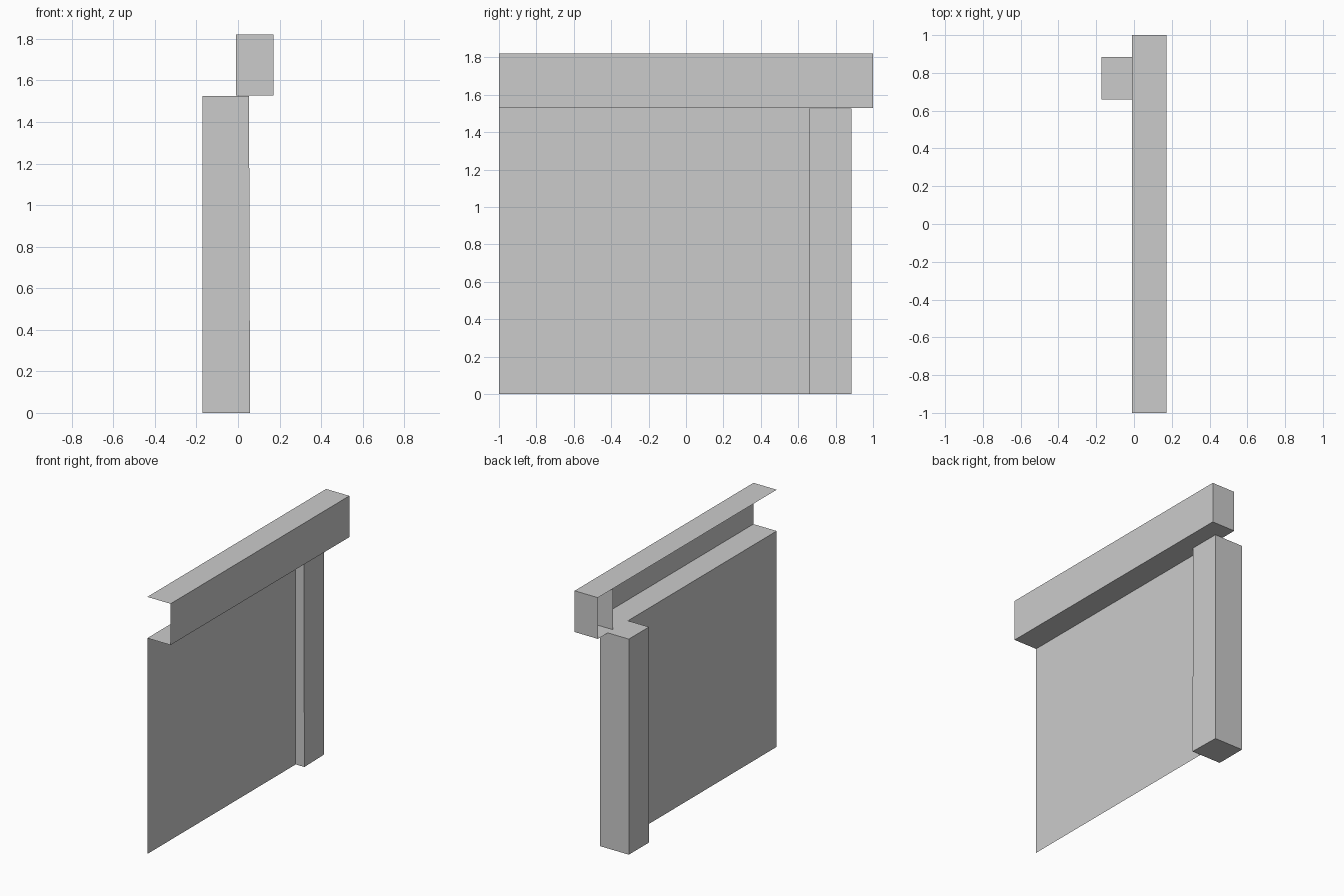
import bpy
import bmesh
from mathutils import Vector

if "Cube" in bpy.data.objects:
    bpy.data.objects.remove(bpy.data.objects["Cube"], do_unlink=True)

# Single plain grey finish
grey = bpy.data.materials.new("plain_grey")
grey.use_nodes = True
grey.diffuse_color = (0.6, 0.6, 0.6, 1)
grey.node_tree.nodes["Principled BSDF"].inputs["Base Color"].default_value = (0.6, 0.6, 0.6, 1)


def box(name, low, high, open_sides=()):
    """Box between two corners, leaving out the sides that face open_sides."""
    low, high = Vector(low), Vector(high)
    bm = bmesh.new()
    bmesh.ops.create_cube(bm, size=1)
    for v in bm.verts:
        v.co = Vector(high[i] if v.co[i] > 0 else low[i] for i in range(3))
    bm.normal_update()
    gone = [f for f in bm.faces if any(f.normal.dot(Vector(s)) > 0.9 for s in open_sides)]
    bmesh.ops.delete(bm, geom=gone, context="FACES")
    return finish(name, bm)


def sheet(name, corners):
    """Single thin face through the given corners."""
    bm = bmesh.new()
    bm.faces.new([bm.verts.new(c) for c in corners])
    return finish(name, bm)


def finish(name, bm):
    mesh = bpy.data.meshes.new(name)
    bm.to_mesh(mesh)
    bm.free()
    mesh.materials.append(grey)
    obj = bpy.data.objects.new(name, mesh)
    bpy.context.collection.objects.link(obj)
    return obj


INNER, OUTER = -0.01, 0.172       # beam sides
BASE, TOP = 1.528, 1.82           # beam underside and top

# Hollow beam, open at the front end and along its inner side
box("top_beam", (INNER, -1, BASE), (OUTER, 1, TOP), [(-1, 0, 0), (0, -1, 0)])

# Cross plate inside the beam near its back end
y = 0.83
sheet("beam_divider", [(INNER, y, BASE), (INNER, y, TOP), (OUTER, y, TOP), (OUTER, y, BASE)])

# Square post, slightly wider at its foot
post = box("corner_post", (-0.172, 0.66, 0), (0.053, 0.885, 1.526))
for v in post.data.vertices:
    if v.co.x > 0 and v.co.z < 0.1 and v.co.y < 0.7:
        v.co.x += 0.005

# Thin wall panel from the post to the front end
sheet("wall_panel", [(INNER, -1, 0), (INNER, 0.66, 0), (INNER, 0.66, BASE), (INNER, -1, BASE)])
